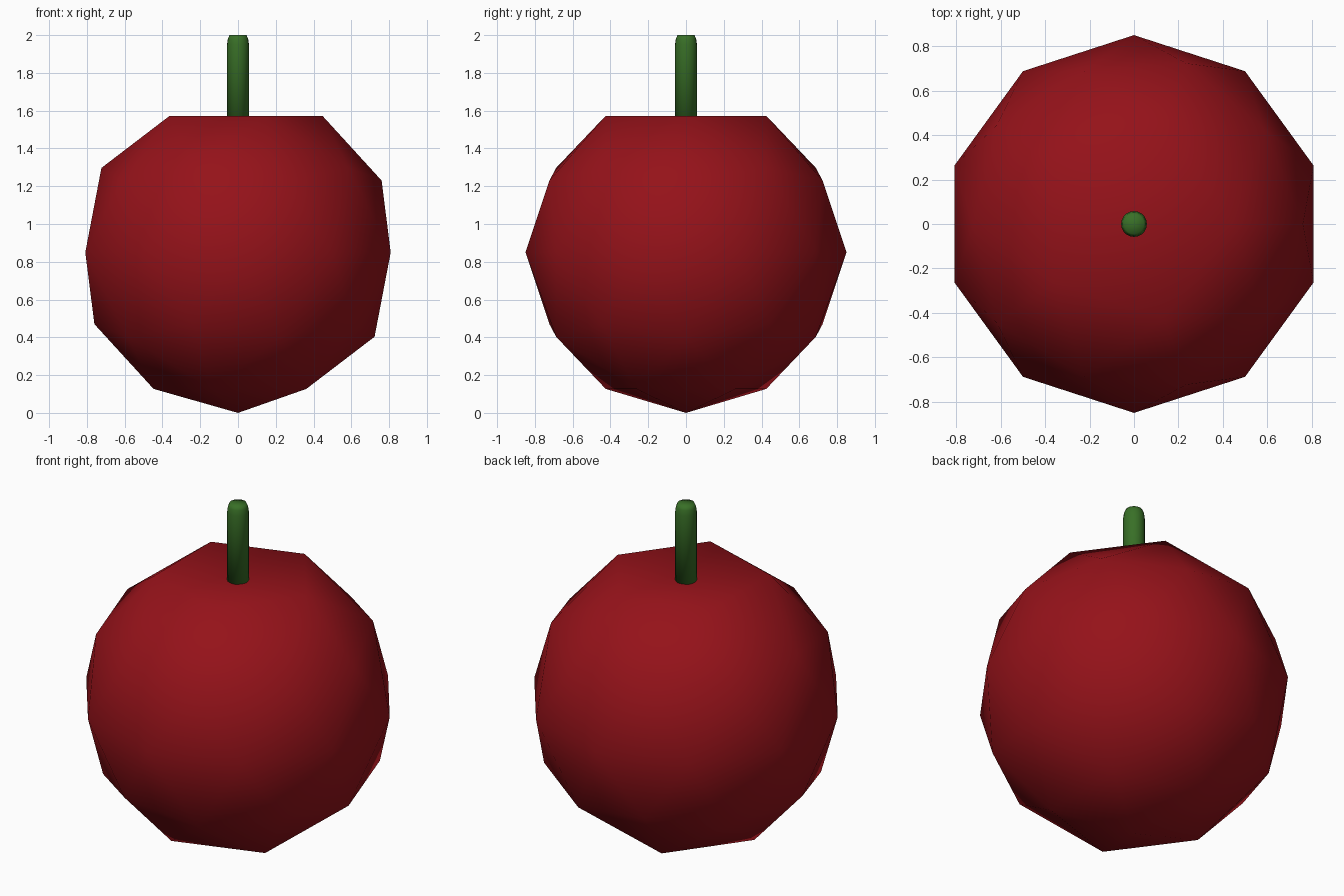
import bpy, bmesh, math

if "Cube" in bpy.data.objects:
    bpy.data.objects.remove(bpy.data.objects["Cube"])

R = 0.85  # fruit radius


def make_object(name, bm, color):
    bmesh.ops.recalc_face_normals(bm, faces=bm.faces)
    for f in bm.faces:
        f.smooth = True
    mesh = bpy.data.meshes.new(name)
    bm.to_mesh(mesh)
    bm.free()
    mat = bpy.data.materials.new(name + "_colour")
    mat.diffuse_color = (*color, 1)
    mat.use_nodes = True
    mat.node_tree.nodes["Principled BSDF"].inputs["Base Color"].default_value = mat.diffuse_color
    mesh.materials.append(mat)
    obj = bpy.data.objects.new(name, mesh)
    bpy.context.collection.objects.link(obj)
    return obj


# Fruit: low-poly icosphere with the top point pushed in
bm = bmesh.new()
bmesh.ops.create_icosphere(bm, subdivisions=2, radius=R)
bmesh.ops.translate(bm, verts=bm.verts, vec=(0, 0, R))
max(bm.verts, key=lambda v: v.co.z).co.z = 1.54
make_object("fruit", bm, (0.3, 0.006, 0.01))

# Stem: turned profile with a rounded tip
profile = [(0, 1.5), (0.058, 1.5), (0.058, 1.95), (0.054, 1.98), (0.045, 2.0), (0, 2.0)]
bm = bmesh.new()
verts = [bm.verts.new((r, 0, z)) for r, z in profile]
edges = [bm.edges.new(pair) for pair in zip(verts, verts[1:])]
bmesh.ops.spin(bm, geom=verts + edges, cent=(0, 0, 0), axis=(0, 0, 1),
               angle=math.tau, steps=20, use_merge=True)
bmesh.ops.remove_doubles(bm, verts=bm.verts, dist=0.0005)
make_object("stem", bm, (0.04, 0.16, 0.02))
